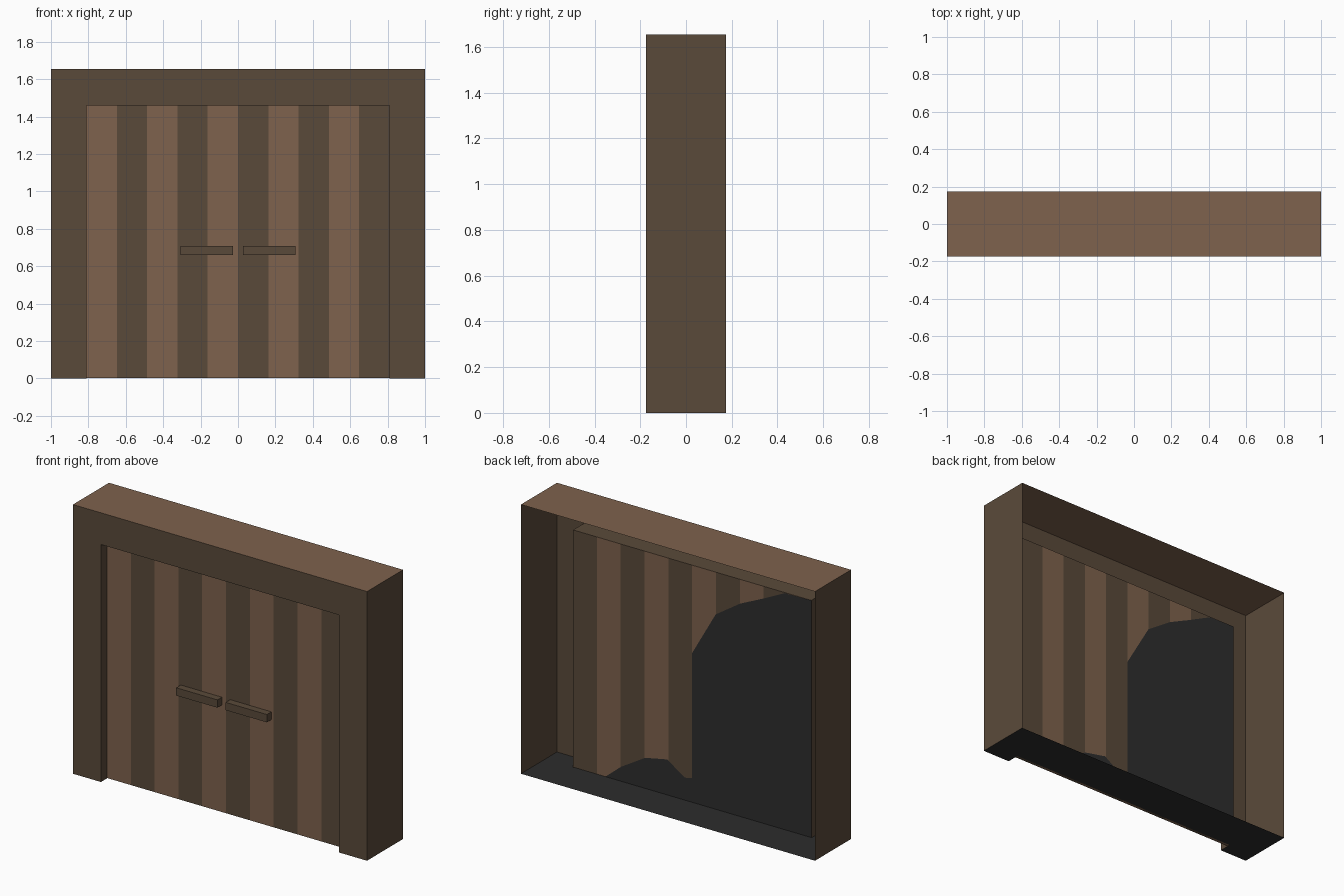
import bpy, bmesh
from mathutils import Vector

if "Cube" in bpy.data.objects:
    bpy.data.objects.remove(bpy.data.objects["Cube"])


def mat(name, r, g, b):
    lin = lambda c: ((c / 255 + 0.055) / 1.055) ** 2.4
    m = bpy.data.materials.new(name)
    m.diffuse_color = (lin(r), lin(g), lin(b), 1)
    m.use_nodes = True
    m.node_tree.nodes["Principled BSDF"].inputs["Base Color"].default_value = m.diffuse_color
    return m


DARK, LIGHT, BLACK = 0, 1, 2
MATS = [mat("dark wood", 90, 74, 58), mat("light wood", 126, 98, 77),
        mat("black", 45, 45, 45)]

X, Y, H = 1.0, 0.175, 1.655      # outer case
OX, OH = 0.81, 1.46              # door opening
DF, DB = -0.116, -0.06           # door front and back depth


def build(name, polys):
    """polys: list of (points, outward normal, material index)"""
    bm = bmesh.new()
    for pts, normal, mi in polys:
        f = bm.faces.new([bm.verts.new(p) for p in pts])
        f.normal_update()
        if f.normal.dot(Vector(normal)) < 0:
            f.normal_flip()
        f.material_index = mi
    bmesh.ops.remove_doubles(bm, verts=bm.verts, dist=1e-5)
    me = bpy.data.meshes.new(name)
    bm.to_mesh(me)
    bm.free()
    for m in MATS:
        me.materials.append(m)
    ob = bpy.data.objects.new(name, me)
    bpy.context.collection.objects.link(ob)
    return ob


def rect_x(x, y0, y1, z0, z1):
    return [(x, y0, z0), (x, y1, z0), (x, y1, z1), (x, y0, z1)]


def rect_y(y, x0, x1, z0, z1):
    return [(x0, y, z0), (x1, y, z0), (x1, y, z1), (x0, y, z1)]


def rect_z(z, x0, x1, y0, y1):
    return [(x0, y0, z), (x1, y0, z), (x1, y1, z), (x0, y1, z)]


# Thin open-backed case: side walls, front surround, opening reveal
case = [(rect_z(H, -X, X, -Y, Y), (0, 0, 1), LIGHT),
        (rect_y(-Y, -OX, OX, OH, H), (0, -1, 0), DARK),
        (rect_z(OH, -OX, OX, -Y, DB), (0, 0, -1), DARK)]
for s in (-1, 1):
    case += [(rect_x(s * X, -Y, Y, 0, H), (s, 0, 0), DARK),
             (rect_y(-Y, s * OX, s * X, 0, OH), (0, -1, 0), DARK),
             (rect_y(-Y, s * OX, s * X, OH, H), (0, -1, 0), DARK),
             (rect_x(s * OX, -Y, DB, 0, OH), (-s, 0, 0), DARK)]
build("case", case)

# Black floor, notched in front of the doors
floor = [(rect_z(0, -X, X, -0.095, Y), (0, 0, -1), BLACK)]
for s in (-1, 1):
    floor.append((rect_z(0, s * OX, s * X, -Y, -0.095), (0, 0, -1), BLACK))
build("floor", floor)

# Striped doors
N = 10
W = 2 * OX / N
stripes = []
for i in range(N):
    x0 = -OX + i * W
    m = LIGHT if i % 2 == 0 else DARK
    stripes += [(rect_y(DF, x0, x0 + W, 0.002, OH), (0, -1, 0), m),
                (rect_z(0.002, x0, x0 + W, DF, DB), (0, 0, -1), m)]
build("door_front", stripes)

# Door backs: stripes above a ragged edge, black below it
edges = {-1: [(-0.81, 1.46), (-0.63, 1.456), (-0.475, 1.38), (-0.325, 1.31),
              (-0.16, 1.20), (0, 0.92)],
         1: [(0, 0.15), (0.05, 0.14), (0.17, 0.22), (0.32, 0.19),
             (0.485, 0.09), (0.59, 0.002), (0.81, 0.002)]}


def height(pts, x):
    for (xa, za), (xb, zb) in zip(pts, pts[1:]):
        if x <= xb + 1e-6:
            return za + (zb - za) * (x - xa) / (xb - xa)
    return pts[-1][1]


back = []
for s, pts in edges.items():
    grid = [-OX + i * W for i in range(N + 1)]
    xs = sorted({round(x, 4) for x in grid + [p[0] for p in pts] if x * s > -1e-6})
    for a, b in zip(xs, xs[1:]):
        za, zb = height(pts, a), height(pts, b)
        m = LIGHT if int(((a + b) / 2 + OX) / W) % 2 == 0 else DARK
        if min(za, zb) < OH - 0.001:
            back.append(([(a, DB, za), (b, DB, zb), (b, DB, OH), (a, DB, OH)]
                         if za < OH - 0.0001 else
                         [(a, DB, za), (b, DB, zb), (b, DB, OH)], (0, 1, 0), m))
        if max(za, zb) > 0.003:
            low = [(a, DB, 0.002), (b, DB, 0.002), (b, DB, zb), (a, DB, za)]
            if zb < 0.003:
                low = [low[0], low[1], low[3]]
            back.append((low, (0, 1, 0), BLACK))
build("door_back", back)

# Bar handles
for s, name in ((-1, "left_handle"), (1, "right_handle")):
    a, b = s * 0.028, s * 0.308
    y0, y1, z0, z1 = -0.16, DF, 0.66, 0.708
    build(name, [(rect_y(y0, a, b, z0, z1), (0, -1, 0), DARK),
                 (rect_z(z0, a, b, y0, y1), (0, 0, -1), DARK),
                 (rect_z(z1, a, b, y0, y1), (0, 0, 1), DARK),
                 (rect_x(a, y0, y1, z0, z1), (-s, 0, 0), DARK),
                 (rect_x(b, y0, y1, z0, z1), (s, 0, 0), DARK)])
